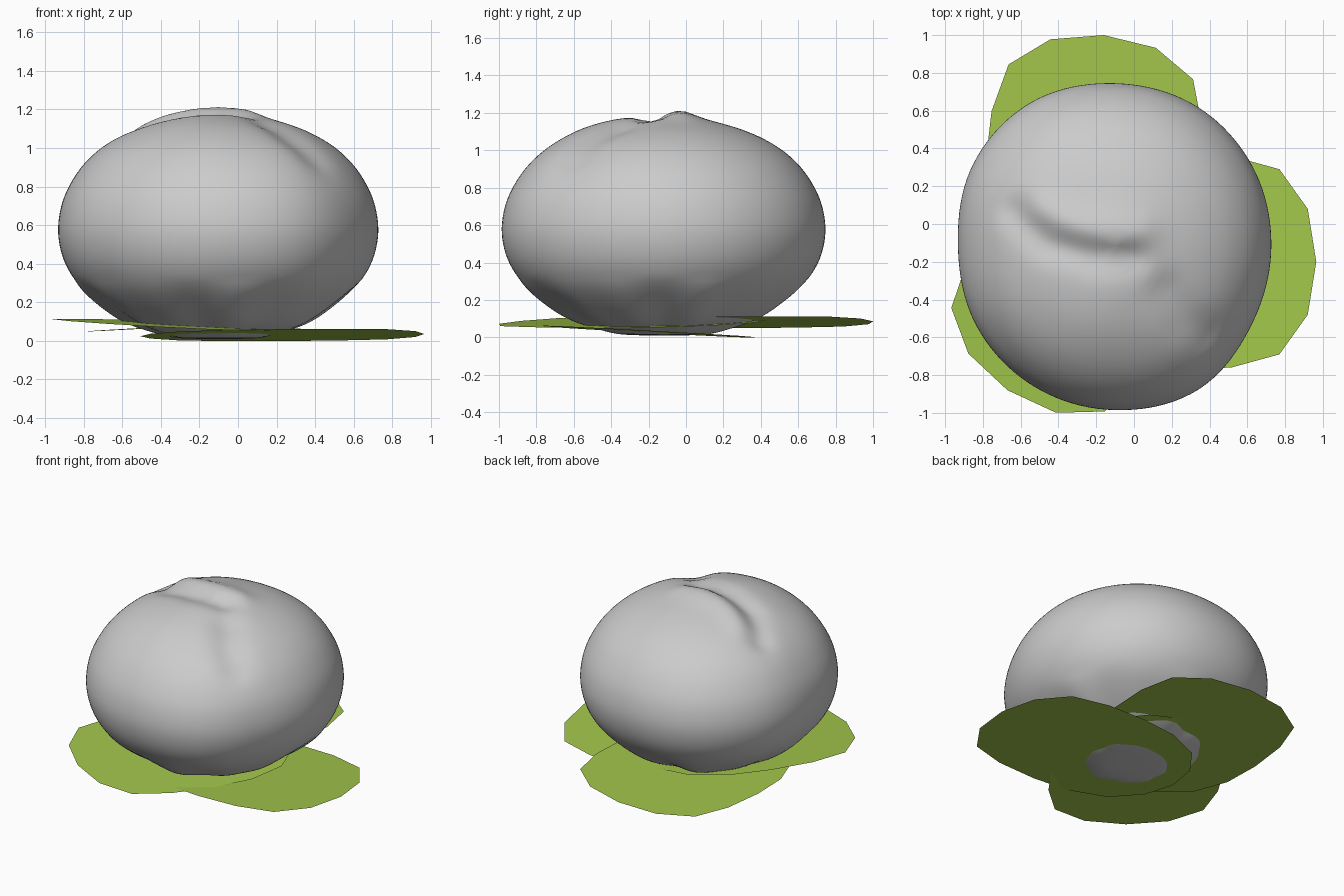
import bpy, bmesh, math
from mathutils import Vector

if "Cube" in bpy.data.objects:
    bpy.data.objects.remove(bpy.data.objects["Cube"])


def material(name, rgb):
    m = bpy.data.materials.new(name)
    m.diffuse_color = (*rgb, 1)
    m.use_nodes = True
    m.node_tree.nodes["Principled BSDF"].inputs["Base Color"].default_value = m.diffuse_color
    return m


GREY = material("pale grey dough", (0.6, 0.6, 0.6))
GREEN = material("leaf green", (0.36, 0.56, 0.07))


def make_object(name, bm, mat):
    me = bpy.data.meshes.new(name)
    bm.to_mesh(me)
    bm.free()
    me.materials.append(mat)
    ob = bpy.data.objects.new(name, me)
    bpy.context.collection.objects.link(ob)
    return ob


def catmull(a, b, c, d, t):
    return 0.5 * (2 * b + (c - a) * t + (2 * a - 5 * b + 4 * c - d) * t * t
                  + (3 * b - a - 3 * c + d) * t ** 3)


def gauss(d, s):
    return math.exp(-(d / s) ** 2)


def dist_path(x, y, pts):
    """Distance from a point to a polyline in plan."""
    p, best = Vector((x, y)), 9
    for a, b in zip(pts, pts[1:]):
        a, b = Vector(a), Vector(b)
        t = max(0, min(1, (p - a).dot(b - a) / (b - a).length_squared))
        best = min(best, (p - a.lerp(b, t)).length)
    return best


# Lumpy bun: profile (radius factor, height) swept round an uneven plan outline
PROFILE = [(0, .01), (.25, .015), (.4, .045), (.57, .1), (.75, .2), (.88, .3),
           (.965, .42), (1, .56), (.98, .7), (.92, .82), (.825, .93),
           (.69, 1.025), (.5, 1.105), (.25, 1.165), (0, 1.195)]
OUTLINE = [.827, .84, .855, .86, .88, .867, .832, .848, .86, .87, .88, .835]
FOLD = [(-.62, .06), (-.45, -.1), (-.22, -.17), (0, -.17)]
RIDGE = [(-.5, .06), (-.3, -.02), (-.1, -.04), (.02, -.05)]
DIMPLE = [(.17, -.36), (.27, -.5), (.38, -.58)]
SEG, SUB = 120, 5


def outline(theta):
    u = theta / (2 * math.pi) * 12
    i = int(u)
    return catmull(*[OUTLINE[(i + k) % 12] for k in (-1, 0, 1, 2)], u - i)


def shape(f, z, theta):
    r = f * outline(theta)
    low = max(0, min(1, (.32 - z) / .2)) * min(1, f * 2)     # gathered pleats
    r *= 1 - low * (.03 * math.cos(7 * theta + .6) + .02 * math.cos(11 * theta))
    x, y = -.1 + r * math.cos(theta), -.115 + r * math.sin(theta)
    top = max(0, min(1, (z - .6) / .35))
    z += top * (-.04 * gauss(dist_path(x, y, FOLD), .09)
                + .03 * gauss(dist_path(x, y, RIDGE), .1)
                - .035 * gauss(dist_path(x, y, DIMPLE), .11)
                + .015 * gauss(math.hypot(x + .2, y + .5), .25))
    return x, y, max(z, .004)


n = len(PROFILE)
samples = []
for i in range(n - 1):
    q = [PROFILE[max(0, min(n - 1, i + k))] for k in (-1, 0, 1, 2)]
    for s in range(SUB):
        samples.append([catmull(*[p[c] for p in q], s / SUB) for c in (0, 1)])
samples = samples[1:]

bm = bmesh.new()
rings = [[bm.verts.new(shape(f, z, 2 * math.pi * j / SEG)) for j in range(SEG)]
         for f, z in samples]
for a, b in zip(rings, rings[1:]):
    for j in range(SEG):
        k = (j + 1) % SEG
        bm.faces.new((a[j], a[k], b[k], b[j]))
bottom = bm.verts.new(shape(*PROFILE[0], 0))
crown = bm.verts.new(shape(*PROFILE[-1], 0))
for j in range(SEG):
    k = (j + 1) % SEG
    bm.faces.new((bottom, rings[0][k], rings[0][j]))
    bm.faces.new((crown, rings[-1][j], rings[-1][k]))
for f in bm.faces:
    f.smooth = True
make_object("bun", bm, GREY)

# Three flat leaves: half outline (distance back from tip, half width)
HALF = [(.045, .28), (.195, .49), (.45, .56), (.75, .57), (1.02, .54),
        (1.27, .43), (1.42, .23)]


def leaf(name, tip, angle, height):
    a = math.radians(angle)
    u, w = Vector((math.cos(a), math.sin(a))), Vector((-math.sin(a), math.cos(a)))
    loop = ([(0, 0)] + HALF + [(1.47, 0)] + [(d, -v) for d, v in reversed(HALF)])
    bm = bmesh.new()
    verts = []
    for d, v in loop:
        p = Vector(tip) - u * d + w * v
        verts.append(bm.verts.new((p.x, p.y, height - .008 * d - .054 * v)))
    face = bm.faces.new(verts)
    face.normal_update()
    if face.normal.z < 0:
        face.normal_flip()
    make_object(name, bm, GREEN)


leaf("right_leaf", (.965, -.2), 0, .036)
leaf("back_leaf", (-.16, 1.0), 85.4, .086)
leaf("front_left_leaf", (-.67, -.88), 236, .088)
